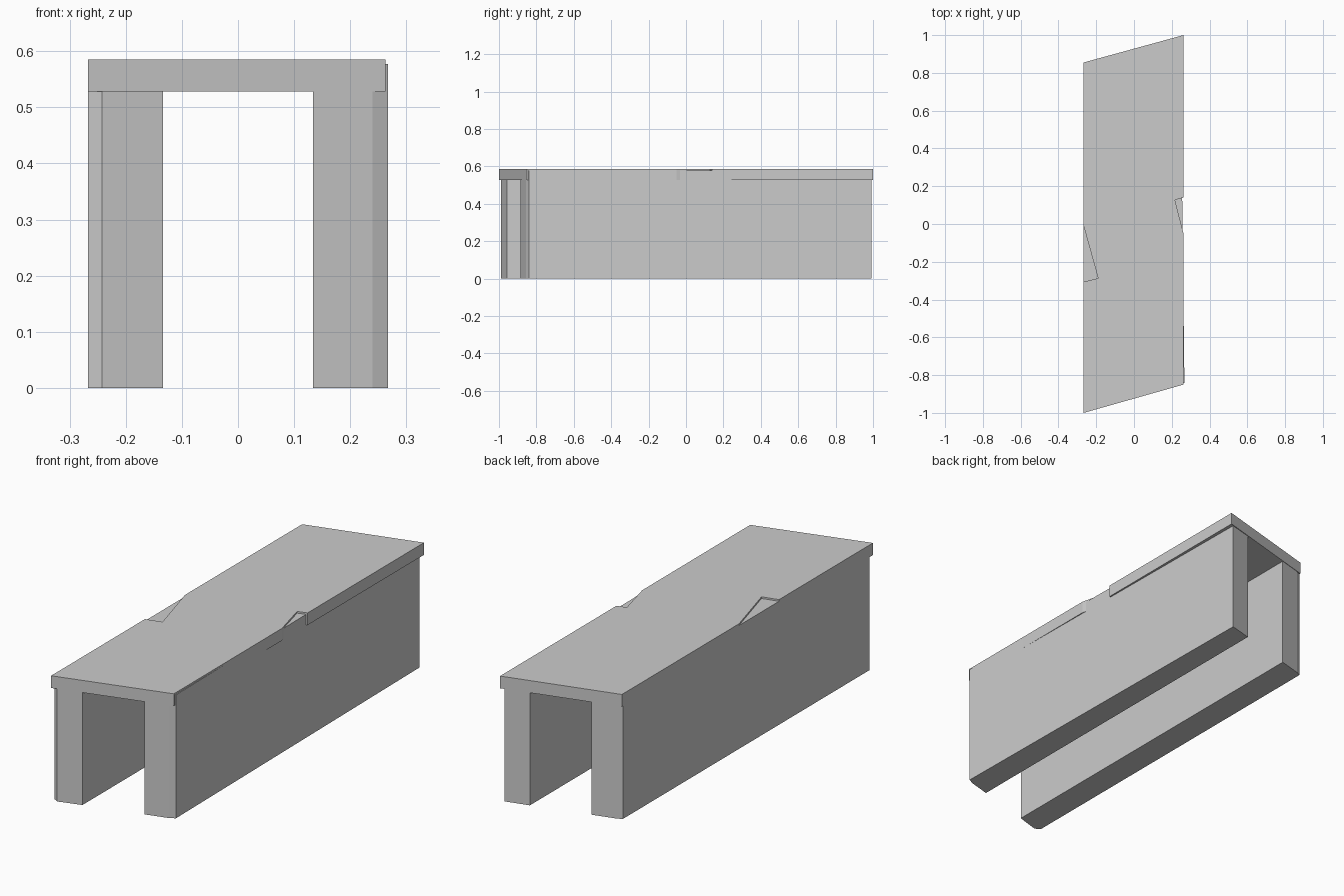
import bpy, bmesh

if "Cube" in bpy.data.objects:
    bpy.data.objects.remove(bpy.data.objects["Cube"])


def prism(name, outline, z0, z1):
    """Extrude a plan outline (counter-clockwise x, y points) from z0 to z1."""
    bm = bmesh.new()
    face = bm.faces.new([bm.verts.new((x, y, z0)) for x, y in outline])
    top = bmesh.ops.extrude_face_region(bm, geom=[face])["geom"]
    verts = [g for g in top if isinstance(g, bmesh.types.BMVert)]
    bmesh.ops.translate(bm, verts=verts, vec=(0, 0, z1 - z0))
    bmesh.ops.recalc_face_normals(bm, faces=bm.faces)
    mesh = bpy.data.meshes.new(name)
    bm.to_mesh(mesh)
    bm.free()
    obj = bpy.data.objects.new(name, mesh)
    bpy.context.collection.objects.link(obj)
    return obj


# Skewed cap slab with a broken chip on each long edge
prism("cap_slab", [
    (-0.267, -1.0), (0.263, -0.85),
    (0.262, -0.05), (0.217, 0.127), (0.262, 0.14),
    (0.262, 1.0), (-0.267, 0.855),
    (-0.267, -0.01), (-0.19, -0.287), (-0.267, -0.306),
], 0.528, 0.585)

# Left supporting stone, outer corners chipped off
prism("left_support", [
    (-0.267, -0.976), (-0.242, -0.99), (-0.134, -0.958),
    (-0.134, 0.889), (-0.242, 0.86), (-0.267, 0.848),
], 0.0, 0.577)

# Right supporting stone, narrowing toward the back under the cap
prism("right_support", [
    (0.134, -0.884), (0.24, -0.855), (0.267, -0.84),
    (0.245, 0.991), (0.134, 0.962),
], 0.0, 0.577)
